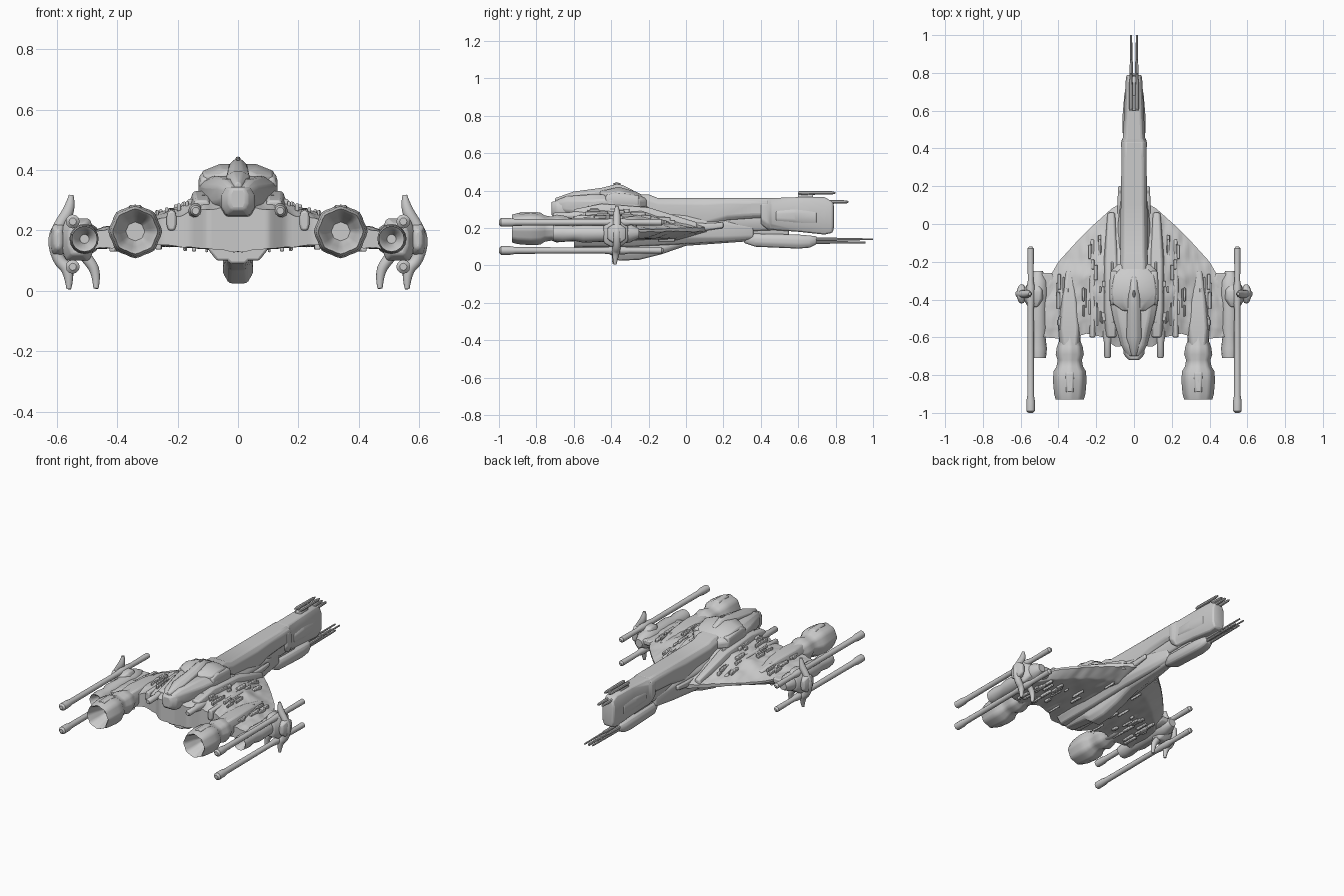
import bpy, bmesh, math, random
from mathutils import Vector, noise

if "Cube" in bpy.data.objects:
    bpy.data.objects.remove(bpy.data.objects["Cube"])

random.seed(4)


def finish(bm, name, mirror=False, bevel=0.0):
    bmesh.ops.recalc_face_normals(bm, faces=bm.faces)
    me = bpy.data.meshes.new(name)
    bm.to_mesh(me)
    bm.free()
    ob = bpy.data.objects.new(name, me)
    bpy.context.collection.objects.link(ob)
    if bevel:
        b = ob.modifiers.new("Bevel", 'BEVEL')
        b.width, b.segments, b.limit_method = bevel, 2, 'ANGLE'
    if mirror:
        ob.modifiers.new("Mirror", 'MIRROR')
    return ob


def skin(bm, rings, caps=True):
    vs = [[bm.verts.new(p) for p in r] for r in rings]
    n = len(vs[0])
    for a, b in zip(vs, vs[1:]):
        for i in range(n):
            bm.faces.new((a[i], a[(i + 1) % n], b[(i + 1) % n], b[i]))
    if caps:
        bm.faces.new(vs[0])
        bm.faces.new(vs[-1])


def hull(name, secs, top=0.7, bot=0.7, cut=0.3, x=0, mirror=False, bevel=0.008):
    """Loft of chamfered sections (y, half width, z bottom, z top)."""
    rings = []
    for y, w, a, b in secs:
        h = b - a
        half = [(w * bot, a), (w, a + h * cut), (w, b - h * cut), (w * top, b)]
        pts = half + [(-px, pz) for px, pz in reversed(half)]
        rings.append([(x + px, y, pz) for px, pz in pts])
    bm = bmesh.new()
    skin(bm, rings)
    return finish(bm, name, mirror, bevel)


def lathe(name, prof, x, z, n=16, mirror=True, lobes=0.0):
    """Turned part along y from (y, radius) points."""
    rings = []
    for y, r in prof:
        ring = []
        for i in range(n):
            a = 2 * math.pi * i / n
            q = r * (1 + lobes * math.cos(8 * a))
            ring.append((x + q * math.cos(a), y, z + q * math.sin(a)))
        rings.append(ring)
    bm = bmesh.new()
    skin(bm, rings)
    return finish(bm, name, mirror)


def tube(name, pts):
    """Smooth swept tube through (x, y, z, radius) points, mirrored."""
    cu = bpy.data.curves.new(name, 'CURVE')
    cu.dimensions, cu.bevel_depth, cu.bevel_resolution = '3D', 1.0, 3
    cu.use_fill_caps, cu.resolution_u = True, 6
    sp = cu.splines.new('NURBS')
    sp.points.add(len(pts) - 1)
    for p, (x, y, z, r) in zip(sp.points, pts):
        p.co, p.radius = (x, y, z, 1), r
    sp.use_endpoint_u, sp.order_u = True, 3
    ob = bpy.data.objects.new(name, cu)
    bpy.context.collection.objects.link(ob)
    bpy.ops.object.select_all(action='DESELECT')
    ob.select_set(True)
    bpy.context.view_layer.objects.active = ob
    bpy.ops.object.convert(target='MESH')
    bpy.context.object.modifiers.new("Mirror", 'MIRROR')


def lerp(table, x):
    for (x0, v0), (x1, v1) in zip(table, table[1:]):
        if x <= x1:
            return v0 + (v1 - v0) * max(0, (x - x0) / (x1 - x0))
    return table[-1][1]


# Wing shape: leading edge, trailing edge, top and bottom heights across the span
LEAD = [(0, .12), (.07, .11), (.12, .08), (.22, -.01), (.3, -.09), (.4, -.2), (.44, -.27), (.48, -.32)]
TRAIL = [(0, -.64), (.1, -.65), (.16, -.6), (.25, -.58), (.35, -.61), (.48, -.6)]
TOP = [(0, .315), (.12, .305), (.2, .275), (.3, .245), (.4, .22), (.48, .2)]
BOTTOM = [(0, .13), (.1, .14), (.25, .15), (.48, .14)]


def wing_z(x, y):
    yl, yt = lerp(LEAD, x), lerp(TRAIL, x)
    t = (yl - y) / (yl - yt)
    nose = .19
    k = min(1, .12 + t / .5) * (1 if t < .85 else 1 - (t - .85) * 2)
    k2 = min(1, .2 + t / .25)
    return nose + (lerp(TOP, x) - nose) * k, nose + (lerp(BOTTOM, x) - nose) * k2


# Delta wing with a lumpy worn surface
bm = bmesh.new()
rings = []
for i in range(41):
    x = .48 * i / 40
    up, low = [], []
    for j in range(49):
        t = j / 48
        y = lerp(LEAD, x) * (1 - t) + lerp(TRAIL, x) * t
        zt, zb = wing_z(x, y)
        d = .010 * noise.noise(Vector((x * 28, y * 13, 3)))
        e = .007 * noise.noise(Vector((x * 28, y * 8, 9)))
        up.append((x, y, zt + d))
        low.append((x, y, zb + e))
    rings.append(up + low[::-1])
skin(bm, rings)
finish(bm, "wing", True)

# Plating ridges on top of the wing and ribs below
for side, count in (("upper", 34), ("lower", 20)):
    bm = bmesh.new()
    for _ in range(count):
        x = random.uniform(.1, .43)
        y0, y1 = lerp(TRAIL, x) + .06, lerp(LEAD, x) - .1
        y = random.uniform(y0, y1)
        l, w = random.uniform(.03, .1), random.uniform(.008, .02)
        z = wing_z(x, y)[0 if side == "upper" else 1]
        g = bmesh.ops.create_cube(bm, size=1)["verts"]
        for v in g:
            v.co = Vector((x + v.co.x * w, y + v.co.y * l, z + v.co.z * .025))
    finish(bm, side + "_wing_plating", True, .005)

# Raised decks stepping up from the wing to the spine
hull("shoulder_deck", [(-.6, .03, .22, .3), (-.45, .04, .22, .33), (-.2, .04, .2, .31), (.06, .02, .17, .23)], x=.12, mirror=True)
hull("wing_spar", [(-.6, .016, .2, .265), (-.3, .018, .2, .275), (-.08, .01, .19, .225)], x=.22, mirror=True)

# Central hull and spine
hull("central_hull", [(-.6, .1, .1, .29), (-.3, .1, .1, .3), (.0, .085, .115, .28), (.2, .06, .125, .25), (.36, .04, .14, .22)], cut=.2)
hull("spine", [(-.55, .075, .25, .37), (-.2, .075, .22, .38), (-.15, .072, .22, .36), (.1, .07, .2, .36), (.22, .068, .24, .36), (.36, .066, .25, .36), (.44, .065, .25, .36)], cut=.2)
hull("spine_core", [(.05, .05, .14, .3), (.25, .048, .18, .3), (.5, .045, .19, .3)])
hull("nose_block", [(.4, .068, .22, .355), (.44, .068, .19, .36), (.455, .058, .19, .36), (.6, .052, .18, .365), (.74, .045, .165, .365), (.785, .042, .175, .34), (.79, .03, .2, .32)], cut=.2)
hull("nose_cheek_panel", [(.48, .062, .22, .31), (.58, .06, .21, .32), (.7, .05, .2, .31)])
hull("side_sill", [(-.2, .014, .2, .25), (.1, .012, .185, .225), (.2, .01, .2, .23)], x=.075, mirror=True)

# Keel and underslung gun pod
hull("keel", [(-.6, .04, .09, .14), (-.42, .045, .07, .14), (-.36, .05, .025, .14), (-.25, .05, .03, .14), (-.13, .045, .06, .14), (.0, .045, .105, .16), (.35, .03, .13, .18)], bot=.6)
hull("gun_pod", [(.31, .02, .12, .165), (.37, .045, .1, .17), (.6, .045, .09, .165), (.66, .04, .095, .16), (.7, .025, .115, .155)])
hull("pod_strut", [(.34, .02, .15, .22), (.55, .02, .15, .22)])
lathe("gun_barrel", [(.66, .011), (.8, .009), (.82, .006), (1, .005)], .015, .14, 8)
lathe("lower_gun_barrel", [(.66, .008), (.9, .006), (.96, .005)], .014, .123, 8)
lathe("nose_antenna", [(.6, .008), (.62, .011), (.78, .009), (.8, .004)], .016, .388, 8)
lathe("nose_probe", [(.72, .012), (.8, .01), (.86, .008), (.87, .003)], .014, .34, 8)
hull("antenna_base", [(.6, .02, .35, .38), (.68, .02, .35, .385)])

# Bridge tower
hull("bridge_base", [(-.7, .035, .3, .345), (-.64, .07, .27, .37), (-.5, .11, .25, .38), (-.4, .13, .27, .38), (-.25, .125, .29, .37), (-.21, .08, .3, .36)], cut=.25)
hull("bridge_cabin", [(-.46, .06, .34, .4), (-.42, .115, .33, .405), (-.36, .12, .34, .42), (-.27, .11, .33, .395), (-.23, .07, .33, .375)], top=.5)
hull("bridge_crest", [(-.7, .012, .33, .36), (-.6, .04, .34, .395), (-.45, .035, .36, .415), (-.37, .03, .38, .435), (-.34, .022, .38, .43), (-.28, .02, .37, .4)], top=.4)
hull("bridge_ear", [(-.43, .02, .32, .375), (-.38, .026, .31, .39), (-.25, .022, .31, .375)], x=.105, mirror=True)
hull("tail_block", [(-.72, .03, .27, .34), (-.69, .055, .25, .345), (-.55, .065, .24, .36)])
lathe("crest_mast", [(-.39, .003), (-.37, .009), (-.35, .003)], 0, .436, 8, False)
lathe("tail_pipe", [(-.71, .012), (-.7, .019), (-.63, .018), (-.6, .025), (-.45, .022)], .14, .265, 10)

# Main engines with hollow nozzles, and their fairings
lathe("main_engine", [(-.82, .03), (-.86, .05), (-.92, .064), (-.93, .072), (-.9, .08), (-.83, .086), (-.78, .083), (-.755, .068), (-.72, .062),
                      (-.69, .072), (-.65, .066), (-.62, .055), (-.5, .05)], .34, .197, 32, lobes=.035)
hull("engine_fairing", [(-.66, .05, .15, .25), (-.55, .06, .14, .255), (-.4, .045, .16, .25), (-.25, .02, .19, .225)], x=.34, mirror=True)
hull("engine_top_clamp", [(-.89, .02, .26, .285), (-.79, .025, .25, .285), (-.77, .02, .25, .27)], x=.34, mirror=True)

# Wingtip engines
lathe("tip_engine", [(-.64, .015), (-.7, .032), (-.71, .042), (-.66, .047), (-.6, .04), (-.55, .05), (-.45, .046), (-.36, .055), (-.3, .05), (-.25, .025)], .508, .172, 16)
hull("tip_engine_pylon", [(-.6, .05, .14, .2), (-.3, .05, .15, .2), (-.26, .03, .17, .2)], x=.46, mirror=True)
hull("tip_clamp", [(-.44, .03, .12, .22), (-.4, .055, .1, .24), (-.35, .055, .1, .24), (-.31, .03, .13, .21)], x=.53, mirror=True)

# Claw brackets holding the long wingtip rods
tube("outer_claw", [(.552, -.37, .318, .008), (.555, -.37, .27, .022), (.59, -.37, .22, .02), (.61, -.37, .17, .024),
                    (.595, -.37, .1, .02), (.557, -.375, .07, .022), (.56, -.38, .006, .008)])
tube("inner_claw", [(.53, -.38, .14, .02), (.49, -.38, .1, .02), (.468, -.38, .055, .016), (.47, -.385, .008, .009)])
hull("claw_hub", [(-.42, .012, .14, .2), (-.39, .025, .12, .22), (-.35, .025, .12, .22), (-.32, .012, .14, .2)], x=.595, mirror=True)
for label, z in (("upper", .23), ("lower", .08)):
    lathe(label + "_rod", [(-1, .012), (-.99, .023), (-.94, .023), (-.91, .018), (-.45, .016), (-.4, .021), (-.33, .021), (-.3, .015),
                           (-.16, .017), (-.13, .017), (-.12, .008)], .547, z, 12)

# Smooth shading that keeps hard edges
bpy.ops.object.select_all(action='SELECT')
bpy.context.view_layer.objects.active = bpy.data.objects["wing"]
bpy.ops.object.shade_smooth_by_angle(angle=math.radians(40))
